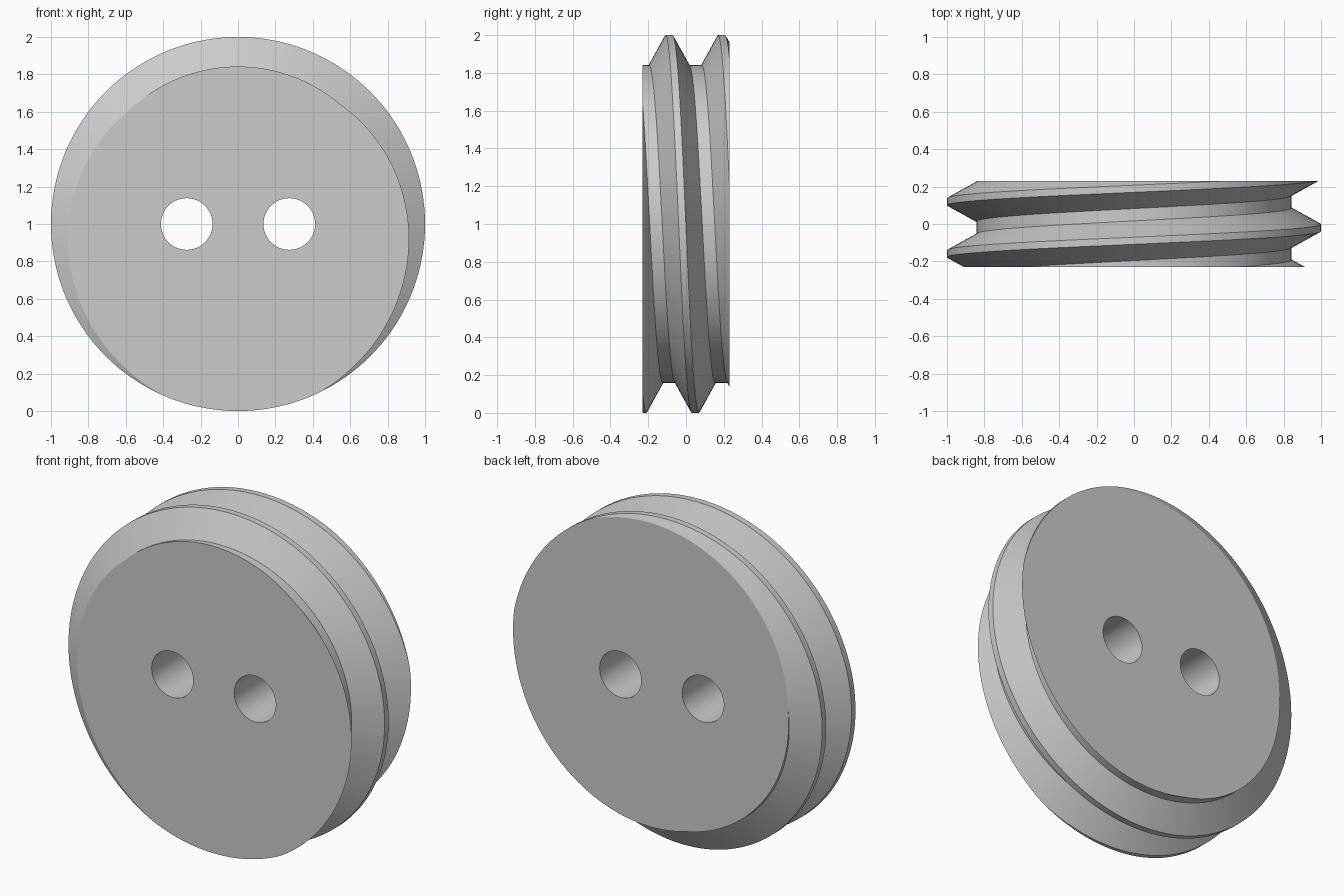
import bpy
import bmesh
from mathutils import Vector

cube = bpy.data.objects.get("Cube")
if cube:
    bpy.data.objects.remove(cube, do_unlink=True)

PITCH = 0.278
HALF = 0.23           # half of the plug thickness
CREST_R, ROOT_R = 1.0, 0.842
CREST_FLAT, ROOT_FLAT = 0.038, 0.066
START = -0.02         # crest position along y on the +x side
STEPS = 144
CENTRE = Vector((0, 0, 1))

grey = bpy.data.materials.new("light_grey")
grey.use_nodes = True
colour = (0.6, 0.6, 0.6, 1)
grey.diffuse_color = colour
grey.node_tree.nodes["Principled BSDF"].inputs["Base Color"].default_value = colour

# Thread profile, several pitches long
bm = bmesh.new()
tooth = [(-CREST_FLAT / 2, CREST_R), (CREST_FLAT / 2, CREST_R),
         ((PITCH - ROOT_FLAT) / 2, ROOT_R), ((PITCH + ROOT_FLAT) / 2, ROOT_R)]
profile = [bm.verts.new((r, START + turn * PITCH + y, CENTRE.z))
           for turn in range(-2, 4) for y, r in tooth]
edges = [bm.edges.new(pair) for pair in zip(profile, profile[1:])]

# Sweep one full turn while advancing one pitch, so the seam closes on itself
bmesh.ops.spin(bm, geom=profile + edges, cent=CENTRE, axis=(0, -1, 0),
               dvec=(0, -PITCH / STEPS, 0), angle=6.283185307,
               steps=STEPS, use_duplicate=False)
bmesh.ops.remove_doubles(bm, verts=bm.verts[:], dist=0.001)

# Trim both ends flat and cap them
for side in (-1, 1):
    bmesh.ops.bisect_plane(bm, geom=bm.verts[:] + bm.edges[:] + bm.faces[:],
                           dist=1e-5, plane_co=(0, side * HALF, 0),
                           plane_no=(0, side, 0), clear_outer=True)
bmesh.ops.holes_fill(bm, edges=[e for e in bm.edges if e.is_boundary], sides=0)
bmesh.ops.recalc_face_normals(bm, faces=bm.faces[:])

mesh = bpy.data.meshes.new("threaded_plug")
bm.to_mesh(mesh)
bm.free()
plug = bpy.data.objects.new("threaded_plug", mesh)
bpy.context.collection.objects.link(plug)
mesh.materials.append(grey)

# Two through holes
for x in (-0.274, 0.274):
    bpy.ops.mesh.primitive_cylinder_add(vertices=64, radius=0.138, depth=1,
                                        location=(x, 0, CENTRE.z),
                                        rotation=(1.570796, 0, 0))
    cutter = bpy.context.object
    cutter.name = "hole_cutter"
    cutter.hide_render = True
    cutter.data.materials.append(grey)
    bpy.ops.object.select_all(action='DESELECT')
    plug.select_set(True)
    bpy.context.view_layer.objects.active = plug
    cut = plug.modifiers.new("hole", 'BOOLEAN')
    cut.operation = 'DIFFERENCE'
    cut.solver = 'EXACT'
    cut.object = cutter
    bpy.ops.object.modifier_apply(modifier=cut.name)
    bpy.data.objects.remove(cutter, do_unlink=True)

bpy.ops.object.shade_smooth_by_angle(angle=0.5)
